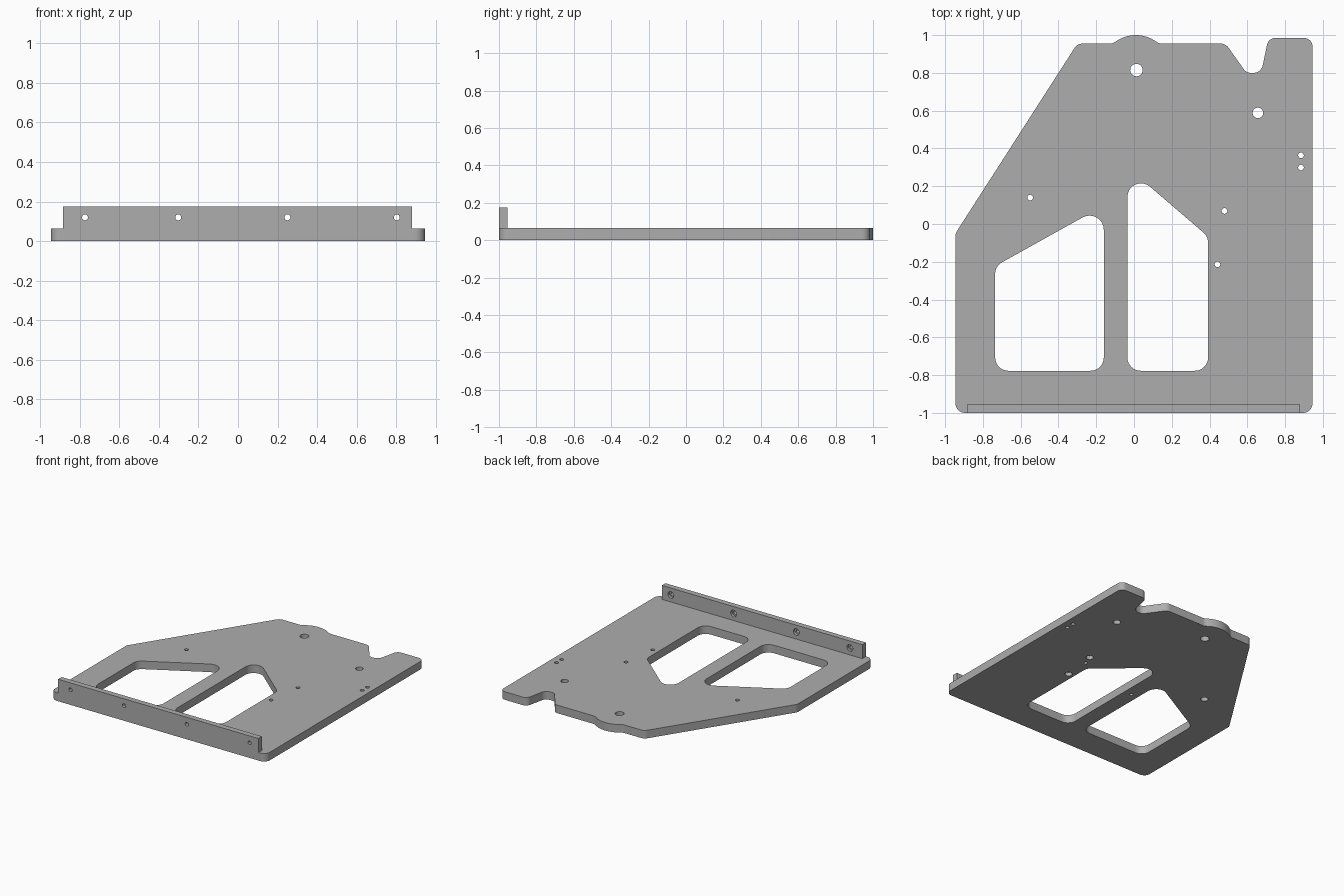
import bpy, bmesh, math
from mathutils import Vector

if "Cube" in bpy.data.objects:
    bpy.data.objects.remove(bpy.data.objects["Cube"])

T = 0.064  # plate thickness

grey = bpy.data.materials.new("machined grey")
grey.diffuse_color = (0.42, 0.42, 0.42, 1)
grey.use_nodes = True
grey.node_tree.nodes["Principled BSDF"].inputs["Base Color"].default_value = grey.diffuse_color


def rounded(corners, steps=8):
    """Outline from (x, y, radius) corners, each replaced by a tangent arc."""
    out, n = [], len(corners)
    for i, (x, y, r) in enumerate(corners):
        p = Vector((x, y))
        if r == 0:
            out.append(p)
            continue
        a = (Vector(corners[i - 1][:2]) - p).normalized()
        b = (Vector(corners[(i + 1) % n][:2]) - p).normalized()
        half = a.angle(b) / 2
        c = p + (a + b).normalized() * r / math.sin(half)
        start = p + a * r / math.tan(half) - c
        end = p + b * r / math.tan(half) - c
        sweep = start.angle_signed(end)
        a0 = math.atan2(start.y, start.x)
        for k in range(steps + 1):
            t = a0 - sweep * k / steps
            out.append(c + Vector((math.cos(t), math.sin(t))) * r)
    return out


def arc(cx, cy, r, a0, a1, steps):
    return [(cx + r * math.cos(a0 + (a1 - a0) * k / steps),
             cy + r * math.sin(a0 + (a1 - a0) * k / steps), 0) for k in range(steps + 1)]


def prism(name, pts, z0, z1):
    bm = bmesh.new()
    face = bm.faces.new([bm.verts.new((p[0], p[1], z0)) for p in pts])
    up = bmesh.ops.extrude_face_region(bm, geom=[face])["geom"]
    bmesh.ops.translate(bm, vec=(0, 0, z1 - z0),
                        verts=[v for v in up if isinstance(v, bmesh.types.BMVert)])
    bmesh.ops.recalc_face_normals(bm, faces=bm.faces)
    mesh = bpy.data.meshes.new(name)
    bm.to_mesh(mesh)
    bm.free()
    mesh.materials.append(grey)
    ob = bpy.data.objects.new(name, mesh)
    bpy.context.collection.objects.link(ob)
    return ob


def drill(x, y, r, z0, z1):
    pts = [(x + r * math.cos(k * math.pi / 12), y + r * math.sin(k * math.pi / 12)) for k in range(24)]
    return prism("cutter", pts, z0, z1)


def cross_drill(x, z, r, y0, y1):
    ob = drill(0, 0, r, y0, y1)
    for v in ob.data.vertices:  # turn the drill along y
        a, b, c = v.co
        v.co = (x + a, c, z - b)
    return ob


def combine(target, tools, operation):
    for tool in tools:
        tool.hide_render = True
        m = target.modifiers.new(operation.lower(), 'BOOLEAN')
        m.operation, m.solver, m.object = operation, 'EXACT', tool
    graph = bpy.context.evaluated_depsgraph_get()
    mesh = bpy.data.meshes.new_from_object(target.evaluated_get(graph))
    target.modifiers.clear()
    target.data = mesh
    for tool in tools:
        bpy.data.objects.remove(tool)


# Plate outline with the rounded lobe on the rear edge
lobe_x, lobe_y, lobe_r, fil = 0.01, 0.815, 0.185, 0.05
dy = 0.955 + fil - lobe_y
dx = math.sqrt((lobe_r + fil) ** 2 - dy ** 2)
ang = math.atan2(dy, dx)
lobe = (arc(lobe_x + dx, lobe_y + dy, fil, -math.pi / 2, ang - math.pi, 5)
        + arc(lobe_x, lobe_y, lobe_r, ang, math.pi - ang, 16)[1:-1]
        + arc(lobe_x - dx, lobe_y + dy, fil, -ang, -math.pi / 2, 5))
outline = [(-0.945, -1, 0.05), (0.945, -1, 0.05), (0.945, 0.985, 0.045), (0.712, 0.985, 0.045),
           (0.673, 0.80, 0.05), (0.595, 0.80, 0.045), (0.485, 0.955, 0.05)]
outline += lobe + [(-0.30, 0.955, 0.05), (-0.945, -0.049, 0.05)]
plate = prism("mounting_plate", rounded(outline), 0, T)

# Upright flange along the front edge
flange = prism("flange", [(-0.883, -1), (0.88, -1), (0.88, -0.955), (-0.883, -0.955)], 0.03, 0.175)
combine(plate, [flange], 'UNION')

# Two large windows
windows = [
    [(-0.735, -0.777, 0.07), (-0.16, -0.777, 0.07), (-0.16, 0.097, 0.075), (-0.735, -0.223, 0.07)],
    [(-0.035, -0.777, 0.07), (0.392, -0.777, 0.07), (0.392, -0.066, 0.07), (-0.035, 0.30, 0.072)],
]
cutters = [prism("cutter", rounded(w), -0.1, 0.2) for w in windows]

# Through holes
for x, y, r in [(0.013, 0.815, 0.033), (0.656, 0.588, 0.028), (-0.55, 0.14, 0.015),
                (0.884, 0.363, 0.015), (0.884, 0.299, 0.015), (0.479, 0.069, 0.015), (0.442, -0.214, 0.015)]:
    cutters.append(drill(x, y, r, -0.1, 0.2))
# Counterbores under three of the holes
for x, y in [(-0.55, 0.14), (0.479, 0.069), (0.442, -0.214)]:
    cutters.append(drill(x, y, 0.027, -0.1, 0.03))
# Small blind holes in the underside
for x, y in [(0.45, -0.01), (-0.10, -0.15)]:
    cutters.append(drill(x, y, 0.014, -0.1, 0.04))
# Flange holes, counterbored from behind
for x in (-0.773, -0.302, 0.25, 0.802):
    cutters.append(cross_drill(x, 0.12, 0.015, -1.1, -0.9))
    cutters.append(cross_drill(x, 0.12, 0.026, -0.975, -0.9))
combine(plate, cutters, 'DIFFERENCE')

# Smooth round walls, crisp edges
bpy.ops.object.select_all(action='DESELECT')
plate.select_set(True)
bpy.context.view_layer.objects.active = plate
bpy.ops.object.shade_smooth_by_angle(angle=math.radians(30))
